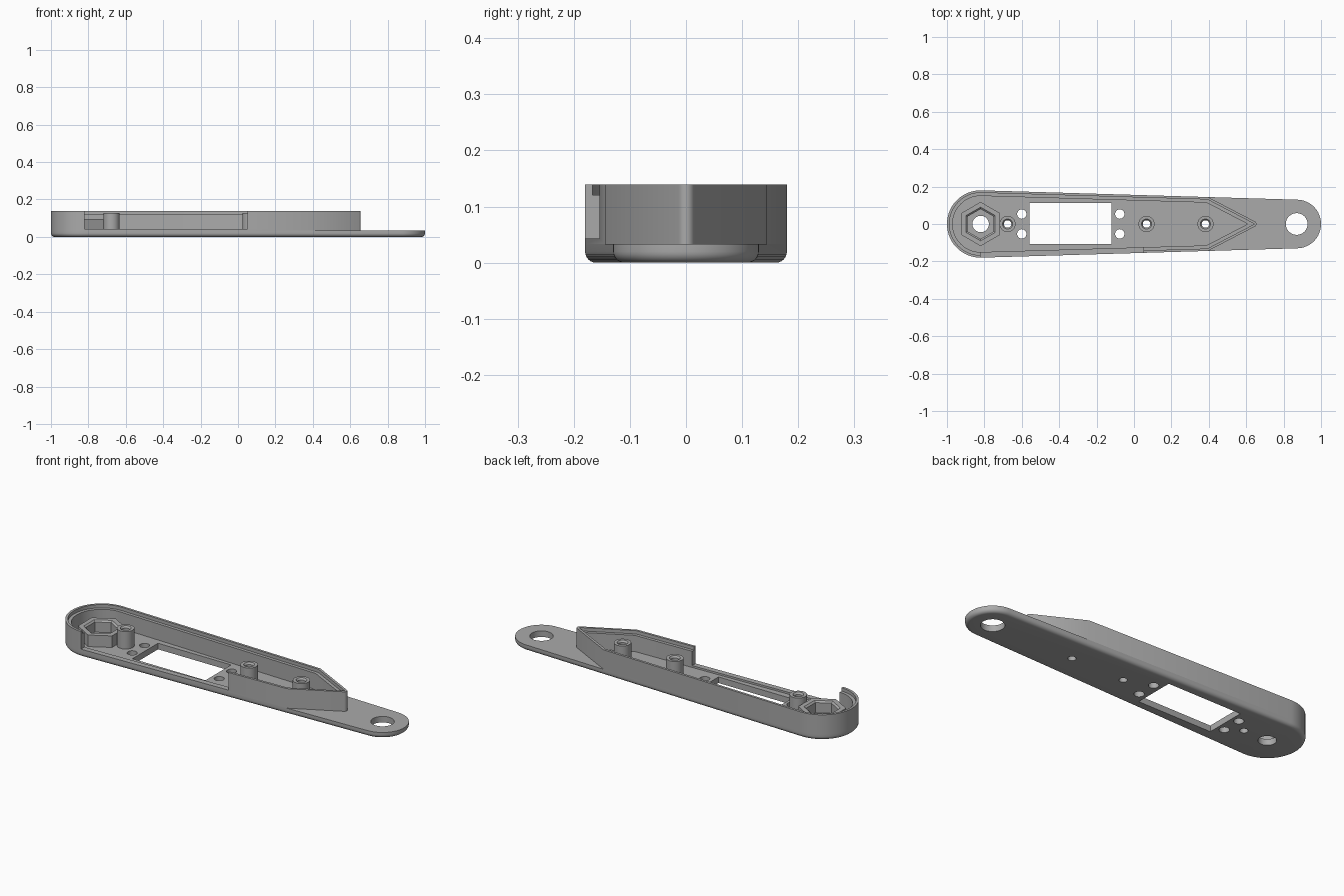
import bpy, bmesh
from math import sin, cos, pi, asin, atan2, radians
from mathutils import Vector

if "Cube" in bpy.data.objects:
    bpy.data.objects.remove(bpy.data.objects["Cube"])

grey = bpy.data.materials.new("plain grey")
grey.use_nodes = True
GREY = (0.4, 0.4, 0.4, 1)
grey.diffuse_color = GREY
grey.node_tree.nodes["Principled BSDF"].inputs["Base Color"].default_value = GREY

# Main dimensions
BIG_X, BIG_R = -0.82, 0.18
TAB_X, TAB_R = 0.87, 0.13
FLOOR, TOP, SHELF = 0.033, 0.139, 0.121
TIP_X, TIP_R = 0.655, 0.015
LEAN = asin((BIG_R - TAB_R) / (TAB_X - BIG_X))
WEDGE = atan2(0.143, 0.275)


def arc(cx, r, a0, a1, n, cy=0):
    return [(cx + r * cos(a0 + (a1 - a0) * i / n), cy + r * sin(a0 + (a1 - a0) * i / n))
            for i in range(n + 1)]


def circle(x, y, r, n=32, turn=0):
    return arc(x, r, turn, turn + 2 * pi, n, y)[:-1]


def plate_outline(d):
    """Tapered slot shape shrunk by d."""
    a = pi / 2 - LEAN
    return arc(BIG_X, BIG_R - d, a, 2 * pi - a, 40) + arc(TAB_X, TAB_R - d, -a, a, 32)


def wall_outline(d):
    """Round at one end, pointed at the other, shrunk by d."""
    a = pi / 2 - LEAN
    n1 = Vector((sin(LEAN), cos(LEAN)))
    n2 = Vector((sin(WEDGE), cos(WEDGE)))
    c1 = n1.x * BIG_X + BIG_R - d
    c2 = n2.x * (TIP_X - TIP_R) + TIP_R - d
    det = n1.x * n2.y - n1.y * n2.x
    kx, ky = (c1 * n2.y - c2 * n1.y) / det, (n1.x * c2 - n2.x * c1) / det
    r = max(TIP_R - d, 0.001)
    tip_x = c2 / n2.x - r / n2.x
    b = pi / 2 - WEDGE
    return (arc(BIG_X, BIG_R - d, a, 2 * pi - a, 40) + [(kx, -ky)]
            + arc(tip_x, r, -b, b, 8) + [(kx, ky)])


def loft(bm, layers, closed=False):
    """Skin a list of (outline, z); closed joins last to first, otherwise caps."""
    rings = [[bm.verts.new((x, y, z)) for x, y in pts] for pts, z in layers]
    pairs = list(zip(rings, rings[1:]))
    if closed:
        pairs.append((rings[-1], rings[0]))
    else:
        bm.faces.new(rings[0][::-1])
        bm.faces.new(rings[-1])
    for low, high in pairs:
        n = len(low)
        for i in range(n):
            j = (i + 1) % n
            bm.faces.new((low[i], low[j], high[j], high[i]))


def finish(name, bm):
    bmesh.ops.recalc_face_normals(bm, faces=bm.faces)
    mesh = bpy.data.meshes.new(name)
    bm.to_mesh(mesh)
    bm.free()
    mesh.materials.append(grey)
    ob = bpy.data.objects.new(name, mesh)
    bpy.context.collection.objects.link(ob)
    return ob


def activate(ob):
    bpy.ops.object.select_all(action='DESELECT')
    ob.select_set(True)
    bpy.context.view_layer.objects.active = ob


def smooth(ob):
    activate(ob)
    bpy.ops.object.shade_smooth_by_angle(angle=radians(30))


def make(name, layers, closed=False):
    bm = bmesh.new()
    loft(bm, layers, closed)
    return finish(name, bm)


def cut(ob, prisms):
    """Subtract vertical prisms given as (outline, z0, z1)."""
    bm = bmesh.new()
    for pts, z0, z1 in prisms:
        loft(bm, [(pts, z0), (pts, z1)])
    cutter = finish("cutter", bm)
    cutter.hide_render = True
    mod = ob.modifiers.new("cut", 'BOOLEAN')
    mod.operation, mod.solver, mod.object = 'DIFFERENCE', 'EXACT', cutter
    activate(ob)
    bpy.ops.object.modifier_apply(modifier=mod.name)
    bpy.data.objects.remove(cutter)


def rect(x0, x1, y0, y1):
    return [(x0, y0), (x1, y0), (x1, y1), (x0, y1)]


# Base plate with a rounded lower edge
FILLET = 0.02
layers = [(plate_outline(FILLET * (1 - sin(t))), FILLET * (1 - cos(t)))
          for t in [i * pi / 12 for i in range(7)]]
base = make("base_plate", layers + [(plate_outline(0), FLOOR)])

# Window, strap hole, nut hole and screw holes through the plate
BOSSES = (-0.676, 0.067, 0.382)
holes = [rect(-0.56, -0.12, -0.108, 0.112),
         circle(TAB_X, 0, 0.058, 48), circle(BIG_X, 0, 0.044, 40)]
holes += [circle(x, 0, 0.02) for x in BOSSES]
holes += [circle(x, y, 0.025) for x in (-0.6, -0.076) for y in (-0.053, 0.053)]
cut(base, [(pts, -0.1, 0.1) for pts in holes])
smooth(base)

# Side wall with a stepped inner lip, open along part of the front
LIP, THICK = 0.013, 0.03
wall = make("side_wall", [(wall_outline(0), FLOOR), (wall_outline(0), TOP),
                          (wall_outline(LIP), TOP), (wall_outline(LIP), SHELF),
                          (wall_outline(THICK), SHELF), (wall_outline(THICK), FLOOR)], True)
cut(wall, [(rect(BIG_X, 0.05, -0.3, -0.1), 0.043, 0.3)])
smooth(wall)

# Screw posts
for i, x in enumerate(BOSSES):
    post = make(f"screw_post_{i + 1}", [
        (circle(x, 0, 0.043), FLOOR), (circle(x, 0, 0.043), 0.128),
        (circle(x, 0, 0.027), 0.128), (circle(x, 0, 0.02), 0.118),
        (circle(x, 0, 0.02), FLOOR)], True)
    smooth(post)


# Hexagonal nut holder
def hexagon(r):
    return circle(BIG_X, 0, r, 6, pi / 6)


holder = make("nut_holder", [(hexagon(0.118), FLOOR), (hexagon(0.118), 0.096),
                             (hexagon(0.09), 0.096), (hexagon(0.08), 0.088),
                             (hexagon(0.08), FLOOR)], True)
smooth(holder)
